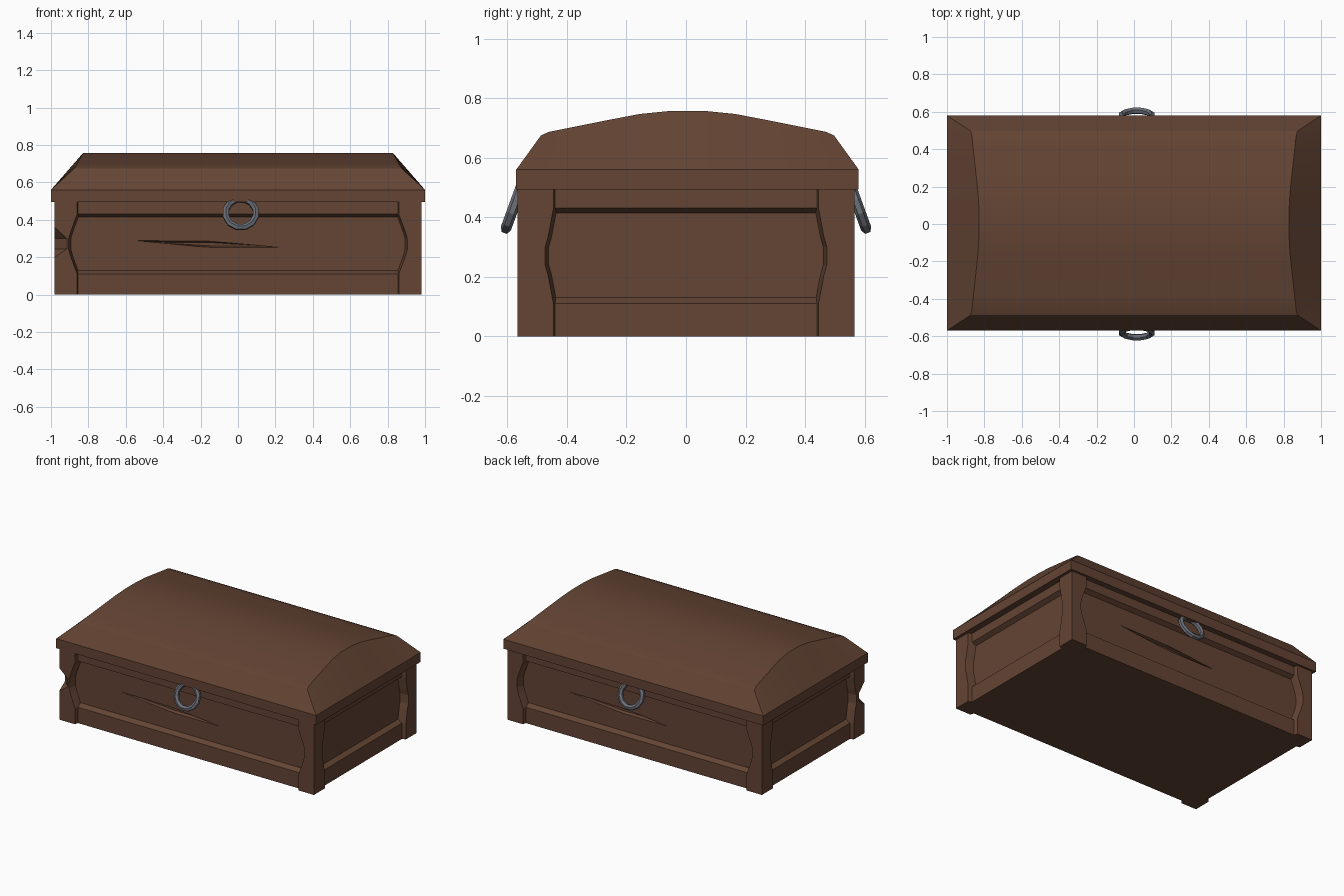
import bpy, bmesh, math
from mathutils import Matrix

cube = bpy.data.objects.get("Cube")
if cube:
    bpy.data.objects.remove(cube, do_unlink=True)


def material(name, rgb):
    m = bpy.data.materials.new(name)
    m.use_nodes = True
    m.diffuse_color = (*rgb, 1)
    m.node_tree.nodes["Principled BSDF"].inputs["Base Color"].default_value = (*rgb, 1)
    return m


WOOD = material("brown_wood", (0.127, 0.058, 0.034))
IRON = material("grey_iron", (0.15, 0.16, 0.19))


def finish(name, bm, mat, smooth=False):
    bmesh.ops.recalc_face_normals(bm, faces=bm.faces[:])
    mesh = bpy.data.meshes.new(name)
    bm.to_mesh(mesh)
    bm.free()
    ob = bpy.data.objects.new(name, mesh)
    bpy.context.collection.objects.link(ob)
    mesh.materials.append(mat)
    if smooth:
        bpy.ops.object.select_all(action='DESELECT')
        ob.select_set(True)
        bpy.context.view_layer.objects.active = ob
        bpy.ops.object.shade_smooth_by_angle(angle=math.radians(20))
    return ob


def loft(name, loops, mat=WOOD, smooth=False, turn=0):
    """Closed solid through loops of equal length, turned by quarter turns about z."""
    bm = bmesh.new()
    rings = [[bm.verts.new(p) for p in loop] for loop in loops]
    n = len(rings[0])
    for a, b in zip(rings, rings[1:]):
        for i in range(n):
            j = (i + 1) % n
            bm.faces.new((a[i], a[j], b[j], b[i]))
    bm.faces.new(rings[0])
    bm.faces.new(rings[-1])
    bm.transform(Matrix.Rotation(turn * math.pi / 2, 4, 'Z'))
    return finish(name, bm, mat, smooth)


def cut(target, cutter):
    cutter.hide_render = True
    cutter.hide_set(True)
    mod = target.modifiers.new("cut", 'BOOLEAN')
    mod.operation = 'DIFFERENCE'
    mod.solver = 'EXACT'
    mod.object = cutter


def rect(x, y, z):
    return [(-x, -y, z), (x, -y, z), (x, y, z), (-x, y, z)]


X, Y, TOP = 0.98, 0.565, 0.5       # outer faces of the posts, body height
RAIL, PANEL = 0.025, 0.055         # set back of rails and panels

# Core whose sides are the recessed panels
core = loft("body_panels", [rect(X - PANEL, Y - PANEL, 0),
                            rect(X - PANEL, Y - PANEL, TOP)])

# Chipped notch in the front right corner post
notch = loft("notch_cutter", [[(-X + a, -Y + b, z) for a, b in
                               ((-0.1, -0.1), (d, -0.1), (-0.1, d))]
                              for z, d in ((0.2, 0.1), (0.245, 0.165),
                                           (0.3, 0.165), (0.36, 0.1))])

# Posts, rails and splits on each of the four sides
SIDES = ("front", "left", "back", "right")
for k, side in enumerate(SIDES):
    half, deep = (X, Y) if k % 2 == 0 else (Y, X)
    edge = half - 0.12
    bulge = edge + (0.045 if k % 2 == 0 else 0.028)
    curve = [(edge, 0), (edge, 0.11), (bulge - 0.01, 0.205), (bulge, 0.24),
             (bulge, 0.3), (bulge - 0.01, 0.335), (edge, 0.43), (edge, TOP)]
    for s, end in ((-1, "a"), (1, "b")):
        outer = [(s * half, -deep, TOP), (s * half, -deep, 0)]
        outer += [(s * u, -deep, z) for u, z in curve]
        inner = [(s * half, -deep + PANEL + 0.005, z) for z in (TOP, 0)]
        inner += [(s * (u - 0.013), -deep + PANEL + 0.005, z) for u, z in curve]
        post = loft(f"{side}_post_{end}", [outer, inner], turn=k)
        if (k, s) in ((0, -1), (3, 1)):
            cut(post, notch)
    for name, za, zb, zc in (("lower", 0, 0.11, 0.13), ("upper", TOP, 0.432, 0.415)):
        prof = [(deep - RAIL, za), (deep - RAIL, zb),
                (deep - PANEL, zc), (deep - PANEL - 0.01, zc), (deep - PANEL - 0.01, za)]
        loft(f"{side}_{name}_rail",
             [[(u, -d, z) for d, z in prof] for u in (-edge - 0.005, edge + 0.005)], turn=k)
    if k % 2 == 0:
        p = -deep + PANEL
        split = ((-0.56, 0.291), (-0.15, 0.287), (0.24, 0.25), (-0.12, 0.249))
        cutter = loft(f"{side}_split_cutter",
                      [[(u, p - 0.005, z) for u, z in split],
                       [(u * 0.8 - 0.03, p + 0.02, 0.27 + (z - 0.27) * 0.5)
                        for u, z in split]], turn=k)
        cut(core, cutter)

# Lid rim
YC = 0.005
rim = loft("lid_rim", [[(x, y + YC, z) for x, y, _ in rect(1, 0.575, 0)]
                       for z in (0.494, 0.56)])

# Arched lid with sloping ends
half_arch = [(0.575, 0.56), (0.492, 0.675), (0.465, 0.687), (0.39, 0.702),
             (0.28, 0.724), (0.16, 0.747), (0.06, 0.757)]
arch = half_arch + [(-y, z) for y, z in reversed(half_arch)]
bm = bmesh.new()
rows = []
for y, z in arch:
    x = 1 if z < 0.6 else 0.868 - (z - 0.685) * 0.55
    rows.append([bm.verts.new((s * x, y + YC, z)) for s in (-1, 1)])
for a, b in zip(rows, rows[1:]):
    bm.faces.new((a[0], a[1], b[1], b[0]))
for i in (0, 1):
    # ends fan down to evenly spaced points on the rim
    top = [r[i] for r in rows[1:-1]]
    low = [rows[0][i]]
    low += [bm.verts.new((v.co.x / abs(v.co.x), YC + (v.co.y - YC) * 1.15, 0.56))
            for v in top[1:-1]]
    low.append(rows[-1][i])
    for j in range(len(top) - 1):
        bm.faces.new((top[j], top[j + 1], low[j + 1], low[j]))
finish("lid_arch", bm, WOOD, smooth=True)

# Hanging ring pulls, front and back
R, T, SEG, MIN = 0.082, 0.018, 12, 6
for s, side in ((-1, "front"), (1, "back")):
    bm = bmesh.new()
    grid = []
    for i in range(SEG):
        a = math.tau * (i + 0.5) / SEG
        grid.append([])
        for j in range(MIN):
            b = math.tau * (j + 0.5) / MIN
            r = R + T * math.cos(b)
            grid[-1].append(bm.verts.new((r * math.cos(a), T * math.sin(b),
                                          r * math.sin(a))))
    for i in range(SEG):
        for j in range(MIN):
            k, m = (i + 1) % SEG, (j + 1) % MIN
            bm.faces.new((grid[i][j], grid[k][j], grid[k][m], grid[i][m]))
    bm.transform(Matrix.Translation((0.015, s * 0.578, 0.436))
                 @ Matrix.Rotation(s * math.radians(20), 4, 'X'))
    finish(f"{side}_ring_pull", bm, IRON)
